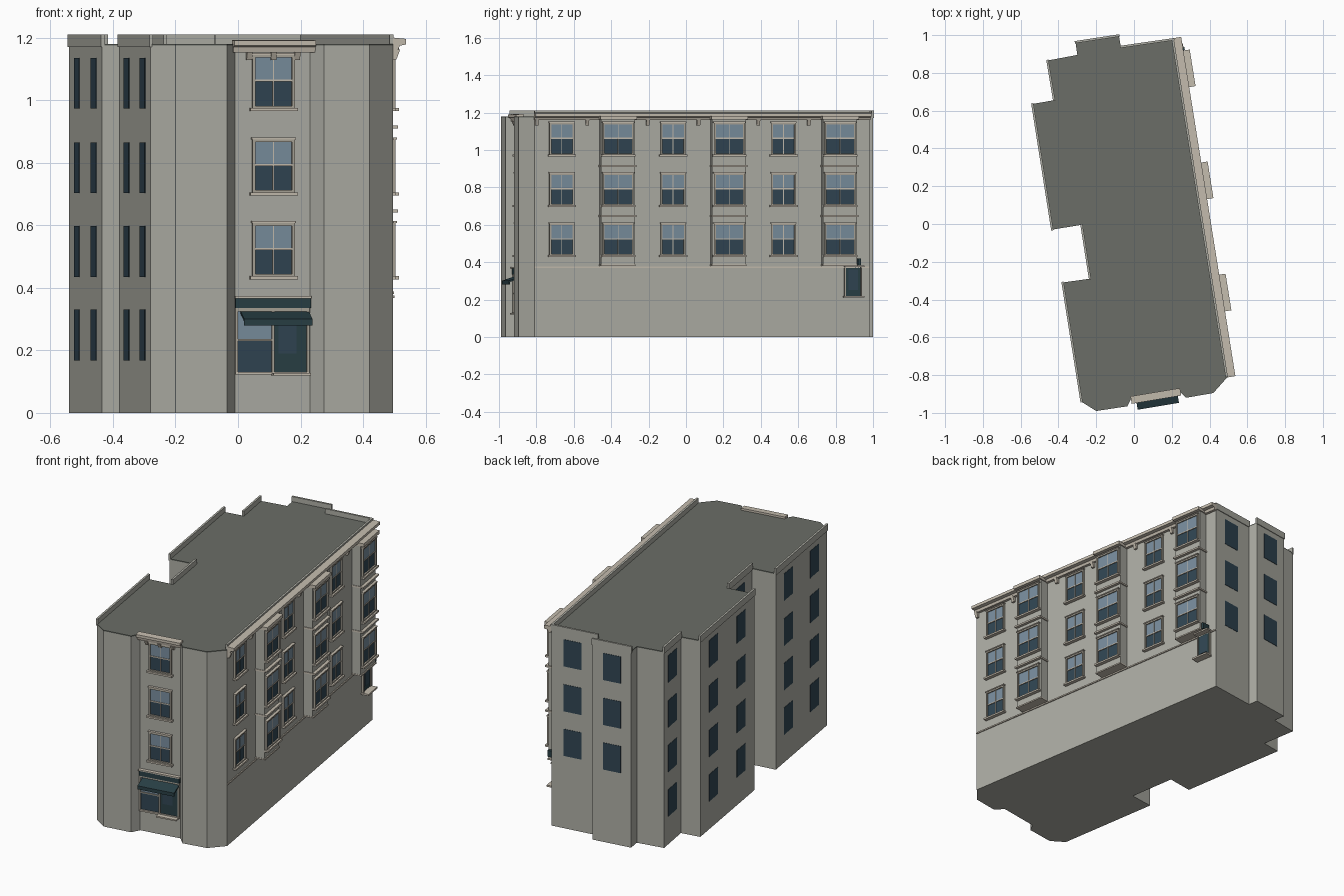
import bpy, bmesh
from mathutils import Vector

if "Cube" in bpy.data.objects:
    bpy.data.objects.remove(bpy.data.objects["Cube"])


def material(name, rgb):
    m = bpy.data.materials.new(name)
    m.diffuse_color = (*rgb, 1)
    m.use_nodes = True
    m.node_tree.nodes["Principled BSDF"].inputs["Base Color"].default_value = m.diffuse_color
    return m


STONE = material("stone", (0.42, 0.42, 0.375))
ROOF = material("roof_grey", (0.145, 0.155, 0.135))
TRIM = material("trim", (0.56, 0.51, 0.43))
FRAME = material("frame", (0.40, 0.37, 0.31))
DARK = material("dark_glass", (0.03, 0.06, 0.085))
LIGHT = material("light_glass", (0.19, 0.27, 0.34))
TEAL = material("teal_paint", (0.022, 0.05, 0.06))

# Footprint, counter-clockwise from the front left corner
PLAN = [(-0.28, -0.94), (-0.20, -0.99), (-0.035, -0.965), (-0.01, -0.915), (0.23, -0.875),
        (0.275, -0.92), (0.42, -0.895), (0.495, -0.81), (0.209, 0.98), (-0.07, 0.94),
        (-0.08, 1.0), (-0.31, 0.965), (-0.30, 0.895), (-0.46, 0.865), (-0.425, 0.655),
        (-0.54, 0.635), (-0.435, -0.03), (-0.28, -0.005), (-0.235, -0.29), (-0.38, -0.31)]
FLOORS = [0.435, 0.703, 0.973]
parts = {}


def wall(i):
    """Wall i of the plan: start point, direction, outward normal, length."""
    a, b = Vector(PLAN[i]), Vector(PLAN[(i + 1) % len(PLAN)])
    d = (b - a).normalized()
    return a, d, Vector((d.y, -d.x)), (b - a).length


def prism(name, mat, w, u0, u1, profile):
    """Extrude a (depth, height) profile along wall w from u0 to u1."""
    bm, _ = parts.setdefault(name, (bmesh.new(), mat))
    a, d, n, _ = w
    rings = []
    for u in (u0, u1):
        rings.append([bm.verts.new((*(a + d * u + n * v), z)) for v, z in profile])
    bm.faces.new(rings[0])
    bm.faces.new(rings[1][::-1])
    k = len(profile)
    for i in range(k):
        j = (i + 1) % k
        bm.faces.new((rings[0][j], rings[0][i], rings[1][i], rings[1][j]))


def box(name, mat, w, u0, u1, v0, v1, z0, z1):
    prism(name, mat, w, u0, u1, [(v0, z0), (v1, z0), (v1, z1), (v0, z1)])


def slab(name, mat, z0, z1):
    bm, _ = parts.setdefault(name, (bmesh.new(), mat))
    f = bm.faces.new([bm.verts.new((x, y, z0)) for x, y in PLAN])
    ext = bmesh.ops.extrude_face_region(bm, geom=[f])["geom"]
    bmesh.ops.translate(bm, vec=(0, 0, z1 - z0),
                        verts=[e for e in ext if isinstance(e, bmesh.types.BMVert)])


def sash_window(side, w, u, width, z0, v=0.0, height=0.172):
    """Framed two-over-two sash window with sill and head moulding."""
    h, z1, b = width / 2, z0 + height, 0.009
    zm = z0 + height * 0.52
    fr = side + "_window_frames"
    for s in (-1, 1):
        lo, hi = sorted((u + s * h, u + s * (h - b)))
        box(fr, FRAME, w, lo, hi, v, v + 0.012, z0, z1)
    box(fr, FRAME, w, u - h, u + h, v, v + 0.012, z1 - b, z1)
    box(fr, FRAME, w, u - h, u + h, v, v + 0.012, z0, z0 + b)
    box(side + "_lower_sashes", DARK, w, u - h + b, u + h - b, v, v + 0.003, z0 + b, zm)
    box(side + "_upper_sashes", LIGHT, w, u - h + b, u + h - b, v, v + 0.005, zm, z1 - b)
    bars = side + "_glazing_bars"
    box(bars, TRIM, w, u - 0.002, u + 0.002, v, v + 0.007, z0 + b, z1 - b)
    box(bars, TRIM, w, u - h + b, u + h - b, v, v + 0.008, zm - 0.003, zm + 0.003)
    box(side + "_window_sills", TRIM, w, u - h - 0.008, u + h + 0.008, v, v + 0.022, z0 - 0.008, z0 + 0.002)
    box(side + "_window_heads", TRIM, w, u - h - 0.003, u + h + 0.003, v, v + 0.016, z1, z1 + 0.006)


# Building shell and roof
slab("building_shell", STONE, 0, 1.174)
slab("roof", ROOF, 1.174, 1.18)

# Thin parapets on the left, recess and back walls
for i in (8, 10, 13, 15, 17, 19):
    w = wall(i)
    box("parapets", STONE, w, -0.004, w[3] + 0.004, -0.008, 0.004, 1.17, 1.21)

# Plain windows on the left, recess and back walls
for i, spots, zs in ((8, (0.46,), FLOORS), (10, (0.5,), FLOORS),
                     (13, (0.5,), [0.168] + FLOORS), (15, (0.24, 0.75), [0.168] + FLOORS),
                     (17, (0.5,), [0.168] + FLOORS), (19, (0.24, 0.75), [0.168] + FLOORS)):
    w = wall(i)
    for t in spots:
        for z in zs:
            box("plain_windows", DARK, w, w[3] * t - 0.054, w[3] * t + 0.054, -0.01, 0.002, z, z + 0.162)

# Right wall: string course, parapet and cornice
R = wall(7)
L = R[3]
box("string_course", TRIM, R, 0, L, 0, 0.006, 0.368, 0.376)
box("right_parapet", STONE, R, 0, L, -0.01, 0.002, 1.17, 1.21)
prism("right_cornice", TRIM, R, -0.002, L + 0.004,
      [(0, 1.16), (0.016, 1.16), (0.022, 1.174), (0.042, 1.178), (0.042, 1.196), (0, 1.2)])

# Right wall: flat windows with cornice brackets
for y in (-0.665, -0.07, 0.52):
    u = (y + 0.81) / 0.9875
    for z in FLOORS:
        sash_window("right", R, u, 0.134, z)
    for s in (-0.137, 0.137):
        prism("cornice_brackets", TRIM, R, u + s - 0.009, u + s + 0.009,
              [(0, 1.13), (0.012, 1.13), (0.024, 1.162), (0, 1.162)])

# Right wall: projecting bays
for y in (-0.372, 0.222, 0.815):
    u = (y + 0.81) / 0.9875
    h, d = 0.092, 0.054
    box("bays", STONE, R, u - h, u + h, -0.002, d, 0.385, 1.165)
    box("bay_caps", TRIM, R, u - h - 0.006, u + h + 0.006, 0, d + 0.022, 1.162, 1.182)
    for z in (0.641, 0.909):
        box("bay_bands", TRIM, R, u - h - 0.004, u + h + 0.006, 0, d + 0.018, z, z + 0.01)
    box("bay_bases", TRIM, R, u - h - 0.002, u + h + 0.002, 0, d + 0.006, 0.38, 0.388)
    for z in FLOORS:
        sash_window("bay", R, u, 0.166, z, d)

# Right wall: side door with step, hood and small lamp box
u = (0.893 + 0.81) / 0.9875
box("side_door", TEAL, R, u - 0.042, u + 0.042, 0, 0.006, 0.22, 0.375)
box("side_door_glass", DARK, R, u - 0.026, u + 0.026, 0, 0.009, 0.25, 0.36)
for s in (-1, 1):
    box("side_door_jambs", FRAME, R, u + s * 0.044 - 0.004, u + s * 0.044 + 0.004, 0, 0.012, 0.22, 0.375)
box("side_door_step", TRIM, R, u - 0.055, u + 0.055, 0, 0.045, 0.21, 0.22)
box("side_door_hood", TRIM, R, u - 0.05, u + 0.055, 0, 0.04, 0.373, 0.382)
box("lamp_box", TEAL, R, u + 0.02, u + 0.036, 0, 0.05, 0.382, 0.42)

# Front wall: sash windows, cornice and brackets
F = wall(3)
W = F[3]
for z in FLOORS:
    sash_window("front", F, 0.124, 0.137, z)
prism("front_cornice", TRIM, F, -0.008, W + 0.014,
      [(-0.004, 1.152), (0.018, 1.152), (0.022, 1.17), (0.036, 1.174), (0.036, 1.19), (-0.004, 1.192)])
for u in (0.045, 0.124, 0.2):
    prism("cornice_brackets", TRIM, F, u - 0.009, u + 0.009,
          [(0, 1.128), (0.012, 1.128), (0.024, 1.154), (0, 1.154)])

# Front wall: shopfront
box("shop_fascia", TEAL, F, 0, W, 0, 0.016, 0.335, 0.366)
box("shop_fascia_cap", TRIM, F, -0.002, W + 0.002, 0, 0.022, 0.366, 0.373)
box("shop_lower_glass", DARK, F, 0.008, 0.122, 0, 0.004, 0.13, 0.233)
box("shop_upper_glass", LIGHT, F, 0.008, 0.122, 0, 0.004, 0.233, 0.325)
box("shop_door", TEAL, F, 0.122, W - 0.012, 0, 0.007, 0.13, 0.325)
box("shop_door_glass", DARK, F, 0.14, W - 0.045, 0, 0.009, 0.19, 0.31)
for u in (0.0, 0.118, W - 0.012):
    box("shop_frame", FRAME, F, u, u + 0.008, 0, 0.012, 0.125, 0.335)
box("shop_frame", FRAME, F, 0, W - 0.004, 0, 0.012, 0.325, 0.335)
box("shop_frame", FRAME, F, 0, 0.122, 0, 0.01, 0.23, 0.236)
box("shop_sill", TRIM, F, 0, W - 0.004, 0, 0.016, 0.122, 0.131)
box("shop_step", TRIM, F, 0.118, W - 0.004, 0, 0.045, 0.12, 0.128)
prism("shop_awning", TEAL, F, 0.018, W - 0.004,
      [(0, 0.326), (0, 0.318), (0.066, 0.294), (0.066, 0.28), (0.072, 0.28), (0.072, 0.301)])

# Turn every collected part into an object
for name, (bm, mat) in parts.items():
    bmesh.ops.recalc_face_normals(bm, faces=bm.faces)
    mesh = bpy.data.meshes.new(name)
    bm.to_mesh(mesh)
    bm.free()
    mesh.materials.append(mat)
    bpy.context.collection.objects.link(bpy.data.objects.new(name, mesh))
